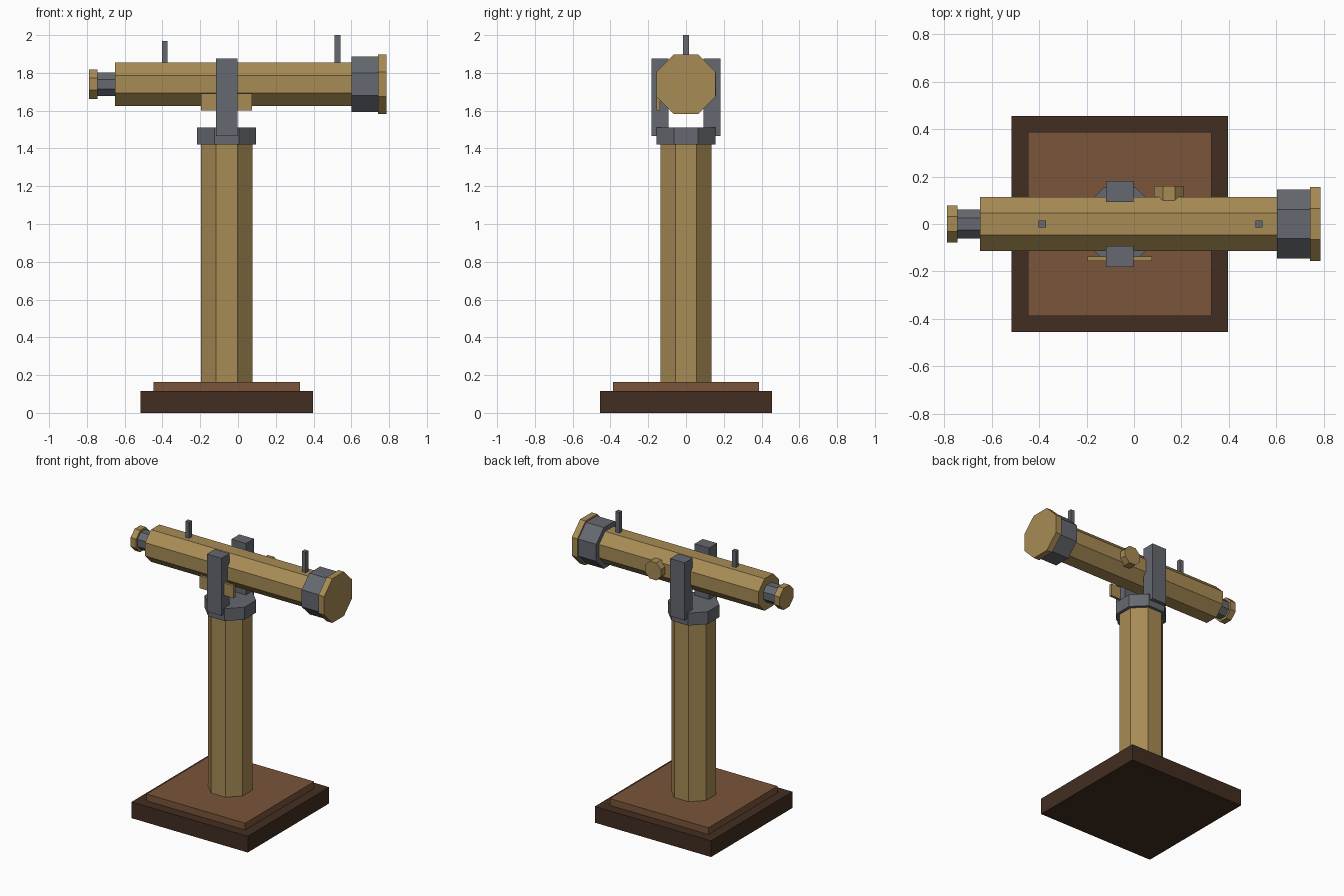
import bpy, bmesh
from math import pi, cos
from mathutils import Matrix

if "Cube" in bpy.data.objects:
    bpy.data.objects.remove(bpy.data.objects["Cube"])


def material(name, rgb):
    m = bpy.data.materials.new(name)
    m.diffuse_color = (*rgb, 1)
    m.use_nodes = True
    m.node_tree.nodes["Principled BSDF"].inputs["Base Color"].default_value = m.diffuse_color
    return m


BRASS = material("brass", (0.39, 0.26, 0.09))
STEEL = material("steel", (0.13, 0.14, 0.16))
WOOD = material("wood", (0.195, 0.09, 0.043))
DARK = material("dark_wood", (0.055, 0.027, 0.015))


def finish(name, bm, mat):
    me = bpy.data.meshes.new(name)
    bm.to_mesh(me)
    bm.free()
    me.materials.append(mat)
    ob = bpy.data.objects.new(name, me)
    bpy.context.collection.objects.link(ob)


def box(name, x, y, z, mat):
    """Box from (min, max) ranges."""
    bm = bmesh.new()
    mid = [(a + b) / 2 for a, b in (x, y, z)]
    size = [b - a for a, b in (x, y, z)]
    bmesh.ops.create_cube(bm, size=1, matrix=Matrix.Translation(mid) @ Matrix.Diagonal((*size, 1)))
    finish(name, bm, mat)


def octagon(name, axis, span, centre, apothem, mat):
    """Eight-sided prism along an axis, flats facing the world axes."""
    bm = bmesh.new()
    r = apothem / cos(pi / 8)
    turn = {"x": Matrix.Rotation(pi / 2, 4, "Y"),
            "y": Matrix.Rotation(pi / 2, 4, "X"),
            "z": Matrix.Identity(4)}[axis]
    pos = list(centre)
    pos["xyz".index(axis)] = sum(span) / 2
    bmesh.ops.create_cone(bm, cap_ends=True, segments=8, radius1=r, radius2=r, depth=span[1] - span[0],
                          matrix=Matrix.Translation(pos) @ turn @ Matrix.Rotation(pi / 8, 4, "Z"))
    finish(name, bm, mat)


CX, TZ = -0.06, 1.74   # pedestal centre, tube height

# Stepped base
box("base_plinth", (CX - 0.456, CX + 0.456), (-0.456, 0.456), (0, 0.115), DARK)
box("base_top", (CX - 0.387, CX + 0.387), (-0.387, 0.387), (0.115, 0.163), WOOD)

# Pedestal and collar
octagon("column", "z", (0.163, 1.43), (CX, 0, 0), 0.136, BRASS)
octagon("collar", "z", (1.422, 1.51), (CX, 0, 0), 0.156, STEEL)

# Fork arms
for side, y in (("front", (-0.182, -0.092)), ("back", (0.092, 0.182))):
    box(side + "_fork_arm", (CX - 0.057, CX + 0.057), y, (1.467, 1.875), STEEL)

# Telescope tube with objective and eyepiece: span, apothem, material
for name, span, a, mat in (
        ("tube", (-0.65, 0.61), 0.114, BRASS),
        ("objective_band", (0.602, 0.742), 0.146, STEEL),
        ("objective_cap", (0.742, 0.786), 0.157, BRASS),
        ("eyepiece_tube", (-0.75, -0.64), 0.062, STEEL),
        ("eyepiece_cap", (-0.789, -0.745), 0.077, BRASS)):
    octagon(name, "x", span, (0, 0, TZ), a, mat)

# Focus knob on the back, name plate on the front
octagon("focus_knob", "y", (0.09, 0.16), (0.147, 0, TZ), 0.062, BRASS)
box("front_plate", (CX - 0.135, CX + 0.135), (-0.155, -0.137), (1.602, 1.69), BRASS)

# Sights on top of the tube
for name, x, top in (("rear_sight", -0.387, 1.968), ("front_sight", 0.527, 2.0)):
    box(name, (x - 0.015, x + 0.015), (-0.015, 0.015), (1.845, top), STEEL)
